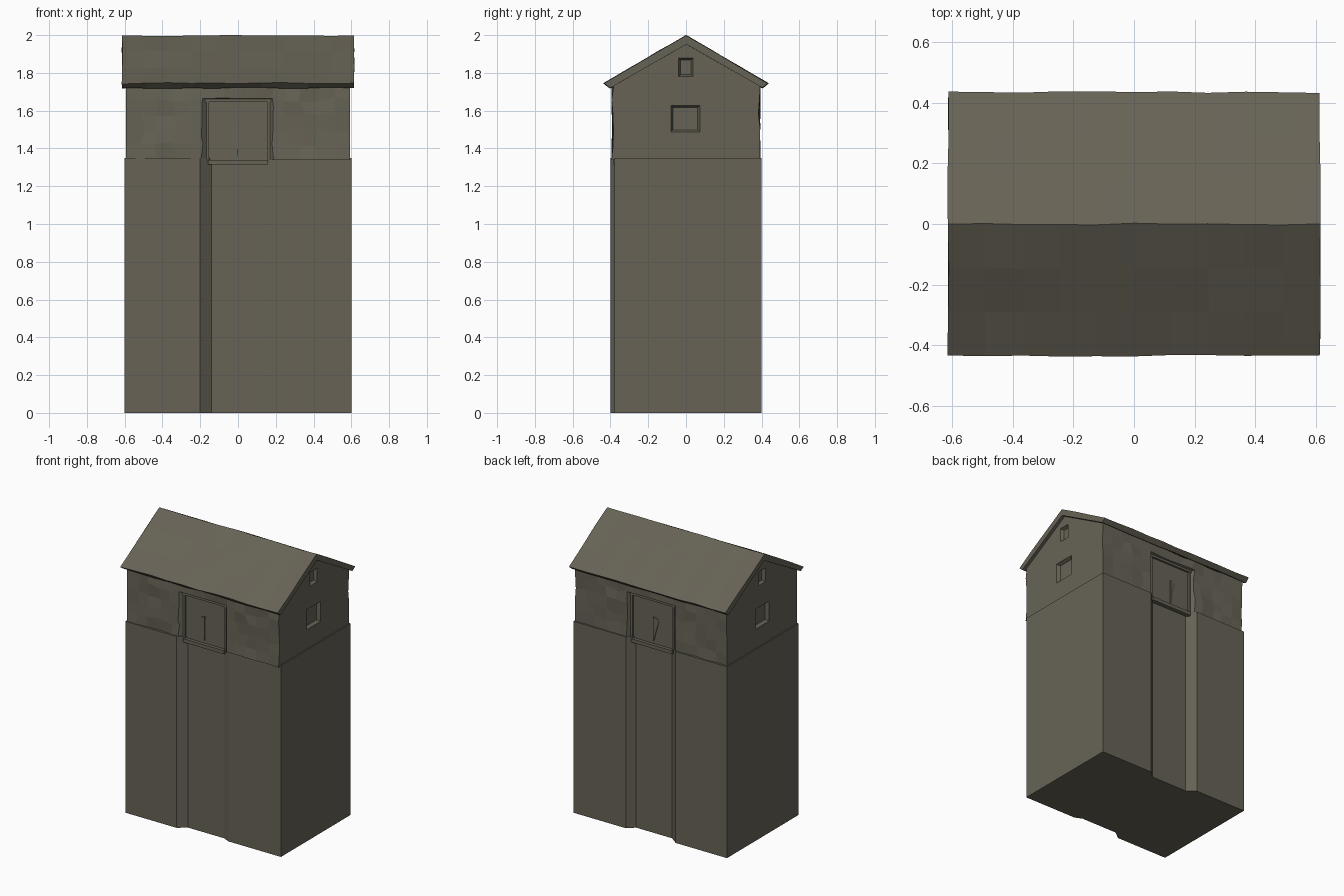
import bpy, bmesh, random
from mathutils import Vector

if "Cube" in bpy.data.objects:
    bpy.data.objects.remove(bpy.data.objects["Cube"])

random.seed(4)
mat = bpy.data.materials.new("olive stone")
mat.diffuse_color = (0.135, 0.124, 0.092, 1)
mat.use_nodes = True
mat.node_tree.nodes["Principled BSDF"].inputs["Base Color"].default_value = mat.diffuse_color


def finish(bm, name):
    bmesh.ops.recalc_face_normals(bm, faces=bm.faces)
    me = bpy.data.meshes.new(name)
    bm.to_mesh(me)
    bm.free()
    me.materials.append(mat)
    ob = bpy.data.objects.new(name, me)
    bpy.context.collection.objects.link(ob)
    return ob


def loft(name, rings):
    """Skin matching rings of points and cap both ends."""
    bm = bmesh.new()
    rows = [[bm.verts.new(p) for p in r] for r in rings]
    n = len(rows[0])
    for a, b in zip(rows, rows[1:]):
        for i in range(n):
            j = (i + 1) % n
            bm.faces.new((a[i], a[j], b[j], b[i]))
    bm.faces.new(rows[0])
    bm.faces.new(rows[-1])
    return finish(bm, name)


def box(name, x, y, z):
    ring = [(x[0], y[0]), (x[1], y[0]), (x[1], y[1]), (x[0], y[1])]
    return loft(name, [[(a, b, c) for a, b in ring] for c in z])


def cut(ob, cutter):
    cutter.hide_render = True
    m = ob.modifiers.new("cut", "BOOLEAN")
    m.operation = "DIFFERENCE"
    m.solver = "EXACT"
    m.object = cutter
    bpy.context.view_layer.objects.active = ob
    bpy.ops.object.modifier_apply(modifier=m.name)
    bpy.data.objects.remove(cutter)


def j(a):
    return random.uniform(-a, a)


# Tall plinth with a splayed channel in front and back
plan = [(-0.6, -0.4), (-0.2, -0.4), (-0.14, -0.355), (0.14, -0.355), (0.19, -0.378),
        (0.6, -0.378), (0.6, 0.4), (0.19, 0.4), (0.14, 0.355), (-0.14, 0.355),
        (-0.2, 0.4), (-0.6, 0.4)]
loft("plinth", [[(x, y, z) for x, y in plan] for z in (0, 1.35)])

# Rough gabled upper walls
levels = (1.34, 1.42, 1.5, 1.58, 1.66, 1.73)
half = [(0.389, z) for z in levels]
profile = [(-y, z) for y, z in half] + [(0, 1.965)] + half[::-1]
N = 14
rings = []
for k in range(N + 1):
    x = -0.592 + 1.184 * k / N
    inner = 0 < k < N
    rings.append([(x + (j(0.02) if inner else 0),
                   y + (j(0.006) if y else 0),
                   z + (j(0.015) if inner and 1.4 < z < 1.7 else 0)) for y, z in profile])
walls = loft("upper_walls", rings)

# Door recesses with splayed jambs, front and back
for s in (-1, 1):
    outer = [(-0.197, 1.30), (0.188, 1.30), (0.188, 1.668), (-0.197, 1.668)]
    inner = [(-0.16, 1.30), (0.165, 1.30), (0.165, 1.655), (-0.16, 1.655)]
    cut(walls, loft("door_cutter", [[(x, s * 0.45, z) for x, z in outer],
                                    [(x, s * 0.395, z) for x, z in outer],
                                    [(x, s * 0.362, z) for x, z in inner]]))

# Window recesses in both gables
for s in (-1, 1):
    for (y0, y1, z0, z1) in ((-0.04, 0.038, 1.78, 1.878), (-0.08, 0.073, 1.487, 1.628)):
        o = [(y0, z0), (y1, z0), (y1, z1), (y0, z1)]
        e = 0.011
        i = [(y0 + e, z0 + e), (y1 - e, z0 + e), (y1 - e, z1 - e), (y0 + e, z1 - e)]
        cut(walls, loft("window_cutter", [[(s * 0.65, y, z) for y, z in o],
                                          [(s * 0.592, y, z) for y, z in o],
                                          [(s * 0.57, y, z) for y, z in i]]))

# Door sill, frame moulding and splintered crack on each side
for s, tag in ((-1, "front"), (1, "back")):
    y = (s * 0.35, s * 0.385)
    box(tag + "_door_sill", (-0.16, 0.16), y, (1.315, 1.34))
    box(tag + "_door_head", (-0.185, 0.18), (s * 0.36, s * 0.376), (1.645, 1.665))
    for side, x in (("left", (-0.168, -0.153)), ("right", (0.155, 0.17))):
        box(tag + "_" + side + "_jamb", x, (s * 0.35, s * 0.374), (1.33, 1.66))
    tri = [(-0.045, 1.515), (-0.002, 1.53), (-0.004, 1.36)]
    loft(tag + "_door_splinter", [[(x, s * 0.355, z) for x, z in tri],
                                  [(x, s * (0.364 + 0.006 * (x > -0.01)), z) for x, z in tri]])

# Gabled roof slab with slightly worn ridge and eaves
section = [(-0.435, 1.745), (-0.29, 1.83), (-0.145, 1.914), (0, 1.998), (0.145, 1.914),
           (0.29, 1.83), (0.435, 1.745), (0.405, 1.72), (0, 1.952), (-0.405, 1.72)]
rings = []
for k in range(11):
    x = -0.613 + 1.226 * k / 10
    rings.append([(x + (j(0.003)), y + j(0.003),
                   z + (j(0.004) if y < -0.1 else j(0.002))) for y, z in section])
loft("roof", rings)
